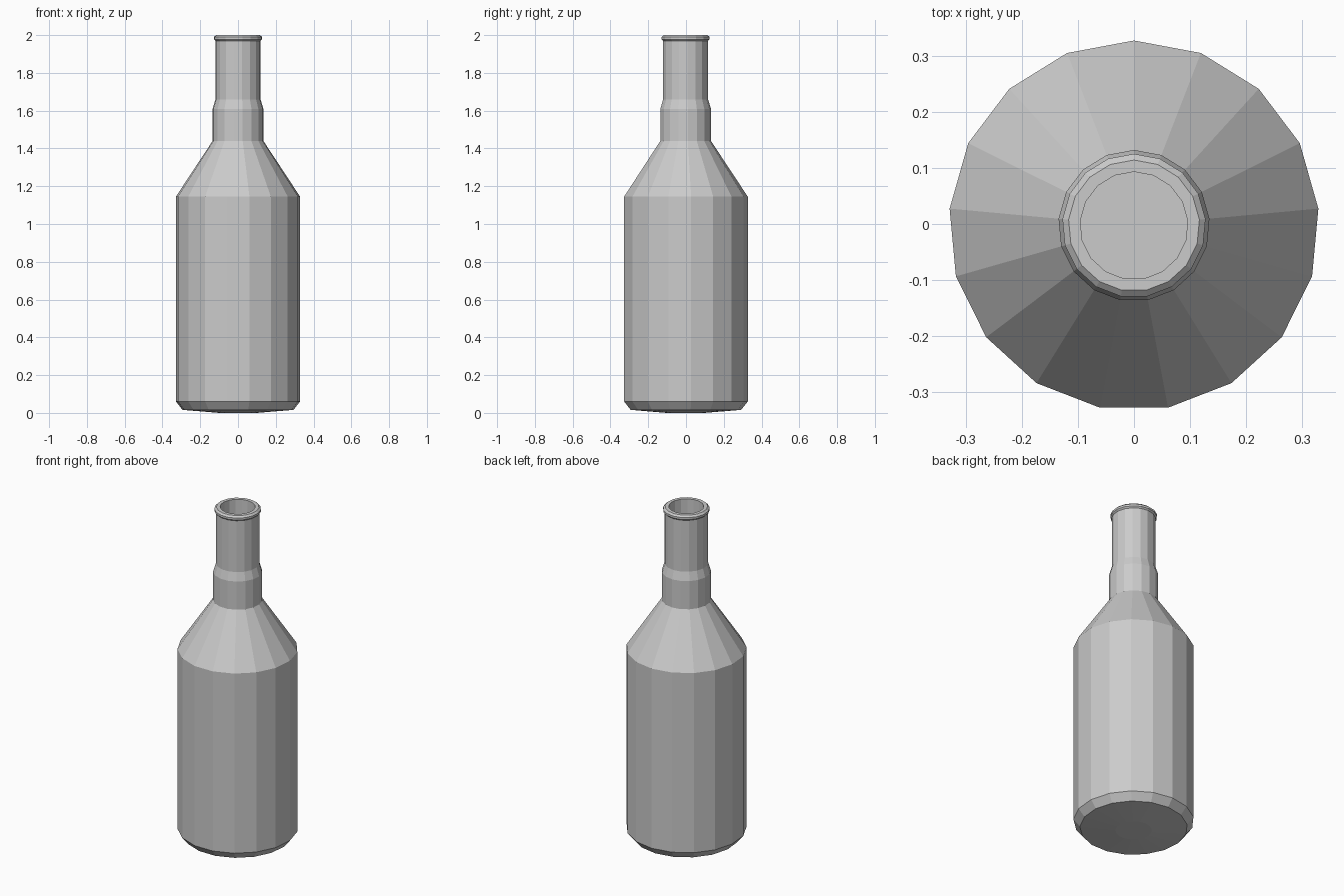
import bpy
import bmesh
from math import pi, sin, cos

SIDES = 17
CENTRE_Y = -0.003

cube = bpy.data.objects.get("Cube")
if cube:
    bpy.data.objects.remove(cube, do_unlink=True)

# Plain grey for the whole bottle
grey = bpy.data.materials.new("plain_grey")
grey.use_nodes = True
colour = (0.6, 0.6, 0.6, 1)
grey.diffuse_color = colour
grey.node_tree.nodes["Principled BSDF"].inputs["Base Color"].default_value = colour


def lathe(name, profile):
    """Turn a (radius, height) profile into a faceted solid, capped at both ends."""
    bm = bmesh.new()
    rings = []
    for radius, z in profile:
        angles = [pi / 2 + 2 * pi * i / SIDES for i in range(SIDES)]
        rings.append([bm.verts.new((radius * cos(a), radius * sin(a) + CENTRE_Y, z))
                      for a in angles])
    for low, high in zip(rings, rings[1:]):
        for i in range(SIDES):
            j = (i + 1) % SIDES
            bm.faces.new((low[i], low[j], high[j], high[i]))
    bm.faces.new(rings[0][::-1])
    bm.faces.new(rings[-1])
    bmesh.ops.recalc_face_normals(bm, faces=bm.faces)
    mesh = bpy.data.meshes.new(name)
    bm.to_mesh(mesh)
    bm.free()
    mesh.materials.append(grey)
    obj = bpy.data.objects.new(name, mesh)
    bpy.context.scene.collection.objects.link(obj)
    return obj


# Outer wall from base to lip, then down the inside of the neck
base = [(0.1, 0), (0.295, 0.016), (0.33, 0.06)]
shoulder = [(0.33, 1.145), (0.135, 1.44)]
neck = [(0.135, 1.61), (0.12, 1.66), (0.12, 1.97)]
lip = [(0.128, 1.978), (0.128, 1.99), (0.117, 2.0), (0.096, 2.0)]
inside = [(0.096, 1.45)]
lathe("bottle", base + shoulder + neck + lip + inside)
